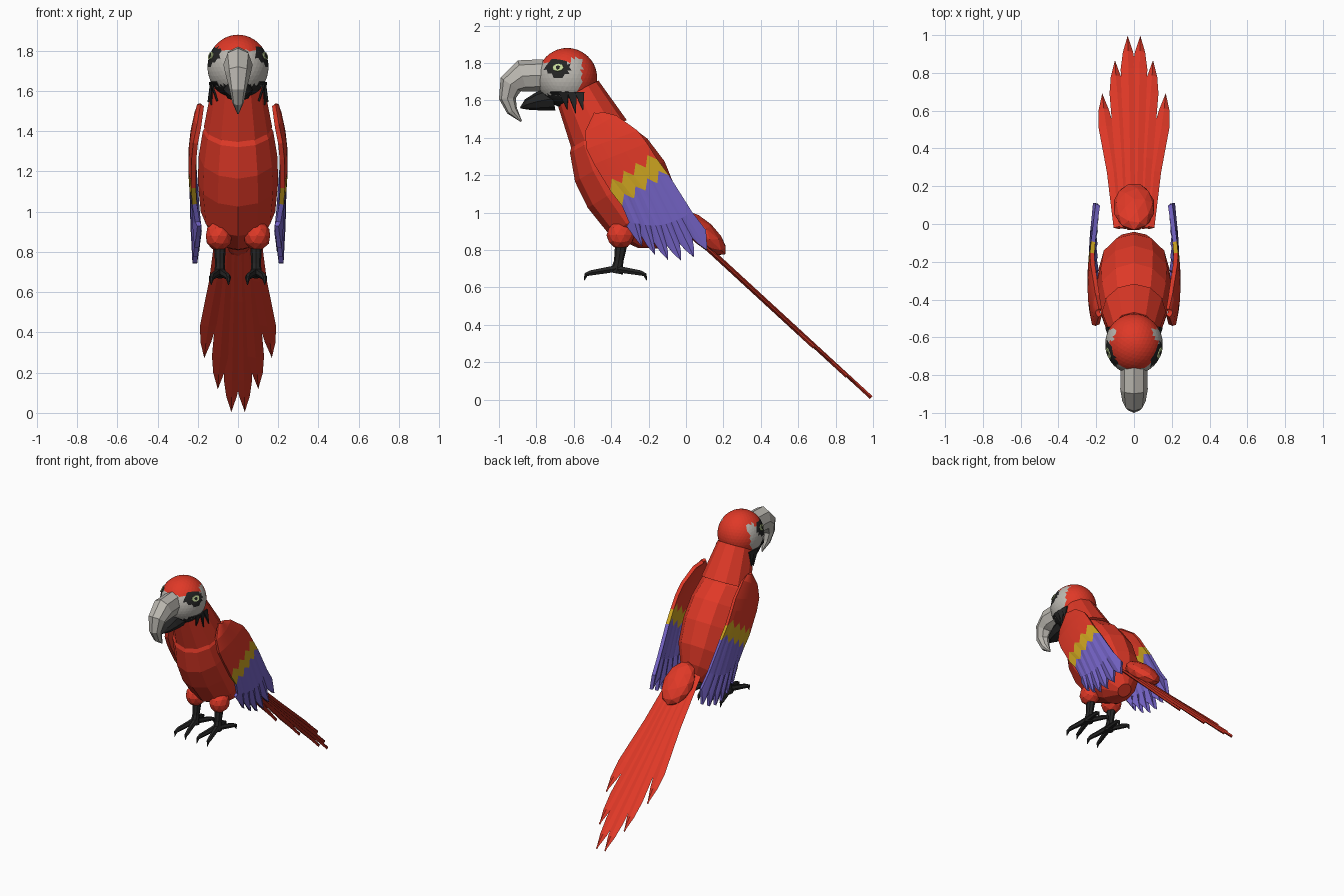
import bpy, bmesh, math
from mathutils import Vector, Matrix

cube = bpy.data.objects.get("Cube")
if cube:
    bpy.data.objects.remove(cube)


def material(name, rgb):
    m = bpy.data.materials.new(name)
    m.use_nodes = True
    m.diffuse_color = (*rgb, 1)
    m.node_tree.nodes["Principled BSDF"].inputs["Base Color"].default_value = (*rgb, 1)
    return m


RED = material("red feather", (0.74, 0.04, 0.02))
YELLOW = material("yellow feather", (0.62, 0.38, 0.015))
BLUE = material("violet blue feather", (0.175, 0.125, 0.56))
GREY = material("pale grey", (0.50, 0.48, 0.44))
BLACK = material("black skin", (0.018, 0.018, 0.018))
EYE = material("pale green eye", (0.55, 0.68, 0.32))


def finish(name, bm, *mats):
    bmesh.ops.recalc_face_normals(bm, faces=bm.faces)
    me = bpy.data.meshes.new(name)
    bm.to_mesh(me)
    bm.free()
    for m in mats:
        me.materials.append(m)
    ob = bpy.data.objects.new(name, me)
    bpy.context.collection.objects.link(ob)
    return ob


def loft(name, stations, mat, sides=12):
    """Join elliptical rings; each station is x, y, z, half width, half height."""
    bm = bmesh.new()
    pts = [Vector(s[:3]) for s in stations]
    rings = []
    for i, s in enumerate(stations):
        tangent = pts[min(i + 1, len(pts) - 1)] - pts[max(i - 1, 0)]
        up = tangent.cross(Vector((1, 0, 0))).normalized()
        ring = []
        for k in range(sides):
            a = math.tau * k / sides
            offset = Vector((s[3] * math.cos(a), 0, 0)) + up * s[4] * math.sin(a)
            ring.append(bm.verts.new(pts[i] + offset))
        rings.append(ring)
    for a, b in zip(rings, rings[1:]):
        for k in range(sides):
            n = (k + 1) % sides
            bm.faces.new((a[k], a[n], b[n], b[k]))
    bm.faces.new(rings[0])
    bm.faces.new(rings[-1])
    return finish(name, bm, mat)


def ball(centre, scale, subdivisions, tilt=0):
    bm = bmesh.new()
    mat = (Matrix.Translation(centre) @ Matrix.Rotation(tilt, 4, 'X')
           @ Matrix.Diagonal((*scale, 1)))
    bmesh.ops.create_icosphere(bm, subdivisions=subdivisions, radius=1, matrix=mat)
    return bm


def tri(t, n):
    """Triangle wave from 0 to 1 with n teeth."""
    return 1 - abs((t * n % 1) * 2 - 1)


# Body and neck
loft("body", [(0, -.50, 1.47, .13, .10), (0, -.47, 1.40, .175, .17),
              (0, -.40, 1.28, .195, .225), (0, -.32, 1.15, .20, .24),
              (0, -.23, 1.00, .185, .215), (0, -.15, .90, .13, .14),
              (0, -.10, .84, .05, .05)], RED)
loft("neck", [(0, -.465, 1.42, .17, .166), (0, -.58, 1.65, .125, .125)], RED)
finish("rump", ball((0, .09, .89), (.11, .165, .065), 2, math.radians(-43)), RED)

# Head, with bare face patches picked by position
HEAD, RAD = Vector((0, -.635, 1.72)), Vector((.152, .16, .16))
bm = ball(HEAD, RAD, 4)
for f in bm.faces:
    x, y, z = f.calc_center_median()
    top = 1.80 if y < -.62 else 1.825
    if ((y + .687) / .066) ** 2 + ((z - 1.772) / .047) ** 2 < 1 and abs(x) > .05:
        f.material_index = 2
    elif z < 1.63 and y < -.56:
        f.material_index = 2
    elif z < top and y < -.555 - max(0, 1.69 - z) * .6:
        f.material_index = 1
finish("head", bm, RED, GREY, BLACK)


def head_x(y, z):
    d = 1 - ((y - HEAD.y) / RAD.y) ** 2 - ((z - HEAD.z) / RAD.z) ** 2
    return RAD.x * math.sqrt(max(d, 0))


def neck_x(y, z):
    py, pz = y + .465, z - 1.42
    s = (pz * .894 - py * .447) / .257
    d = (py * .894 + pz * .447) / (.166 - .041 * s)
    return (.17 - .045 * s) * math.sqrt(max(1 - d * d, 0))


# Beak
loft("upper_beak", [(0, -.76, 1.735, .07, .085), (0, -.875, 1.73, .073, .087),
                    (0, -.937, 1.685, .062, .065), (0, -.955, 1.61, .043, .045),
                    (0, -.93, 1.545, .029, .03), (0, -.88, 1.487, .004, .004)], GREY, 8)
loft("lower_beak", [(0, -.71, 1.61, .075, .065), (0, -.79, 1.595, .062, .05),
                    (0, -.85, 1.578, .04, .03), (0, -.885, 1.56, .005, .004)], BLACK, 8)

# Tail feathers, fanned and stepped down toward the outside
for n in range(6):
    i = n - 2.5
    tip = (.99, .86, .685)[int(abs(i))]
    rows = [(-.02, .032, .028), (tip * .4, .043, .036), (tip - .17, .059, .041),
            (tip - .08, .064, .027), (tip, .067, .002)]
    loft(f"tail_feather_{n + 1}",
         [(i * sx, y, .925 - .92 * y - abs(i) * .006, w, .010) for y, sx, w in rows], RED, 4)

# Wing rows: leading y z, trailing y z, distance from the middle
WING = [(-.485, 1.53, -.45, 1.53, .192), (-.535, 1.43, -.375, 1.515, .207),
        (-.53, 1.34, -.26, 1.435, .225), (-.49, 1.26, -.21, 1.37, .233),
        (-.415, 1.14, -.165, 1.305, .235), (-.35, 1.06, -.105, 1.22, .230),
        (-.30, .95, .03, 1.00, .215), (-.27, .845, .145, .82, .205)]
COLS = 24


def wing(side, name):
    bm = bmesh.new()
    grid = []
    for r, (ly, lz, ty, tz, x) in enumerate(WING):
        row = []
        for c in range(COLS + 1):
            t = c / COLS
            y, z = ly + (ty - ly) * t, lz + (tz - lz) * t
            if r in (4, 5):      # zigzag colour borders
                shift = (tri(t, 4) - .5) * .045
                y, z = y - shift * .5, z + shift
            if r == 6:
                z -= .04 * math.sin(math.pi * t)
            if r == 7:           # pointed feather ends
                z -= .09 * math.sin(math.pi * t)
                back = .085 * (1 - tri(t, 6))
                y, z = y - back * .5, z + back
            relief = .010 * tri(t, 6) if r > 5 else 0
            edge = .014 * (2 * t - 1) ** 2
            row.append(bm.verts.new((side * (x + relief - edge), y, z)))
        grid.append(row)
    for r in range(len(WING) - 1):
        for c in range(COLS):
            f = bm.faces.new((grid[r][c], grid[r][c + 1], grid[r + 1][c + 1], grid[r + 1][c]))
            f.material_index = 0 if r < 4 else r - 3 if r < 6 else 2
    ob = finish(name, bm, RED, YELLOW, BLUE)
    mod = ob.modifiers.new("thickness", 'SOLIDIFY')
    mod.thickness, mod.offset = .024, 0


def spike(side, name, y, length):
    """Thin pointed feather lying on the side of the throat."""
    bm = bmesh.new()
    points = [(y - .026, 1.645), (y + .026, 1.645), (y + .02, 1.645 - length)]
    bm.faces.new([bm.verts.new((side * (max(head_x(*p), neck_x(*p)) + .005), *p))
                  for p in points])
    ob = finish(name, bm, BLACK)
    mod = ob.modifiers.new("thickness", 'SOLIDIFY')
    mod.thickness, mod.offset = .009, 0


def eye_plate(side, name, radius, squash, lift, mat, sides):
    y, z = -.684, 1.775
    p = Vector((side * head_x(y, z), y, z))
    d = p - HEAD
    normal = Vector([d[k] / RAD[k] ** 2 for k in range(3)]).normalized()
    bm = bmesh.new()
    place = (Matrix.Translation(p + normal * lift)
             @ normal.to_track_quat('Z', 'Y').to_matrix().to_4x4()
             @ Matrix.Diagonal((1, squash, 1, 1)))
    bmesh.ops.create_cone(bm, cap_ends=True, segments=sides, radius1=radius,
                          radius2=radius, depth=.006, matrix=place)
    finish(name, bm, mat)


# Paired parts
for s, label in ((1, "left"), (-1, "right")):
    wing(s, label + "_wing")
    eye_plate(s, label + "_eye", .032, .65, .001, EYE, 8)
    eye_plate(s, label + "_pupil", .012, 1, .003, BLACK, 6)
    for n, (y, length) in enumerate([(-.70, .075), (-.655, .095), (-.61, .115), (-.57, .10)]):
        spike(s, f"{label}_throat_feather_{n + 1}", y, length)
    finish(label + "_thigh", ball((s * .095, -.35, .88), (.068, .075, .075), 2), RED)
    leg = s * .09
    loft(label + "_shin", [(leg, -.345, .84, .03, .034), (leg, -.36, .74, .024, .025),
                           (leg, -.372, .675, .03, .036)], BLACK, 8)
    for d, end in ((-1, "front"), (1, "back")):
        for k, place in ((-1, "inner"), (1, "outer")):
            path = [(.006, 0, .70, .020), (.022, .07, .688, .018), (.038, .13, .678, .016),
                    (.042, .158, .668, .012), (.043, .168, .636, .002)]
            loft(f"{label}_{end}_{place}_toe",
                 [(leg + s * k * x, -.377 + d * y, z, w, w) for x, y, z, w in path], BLACK, 6)
